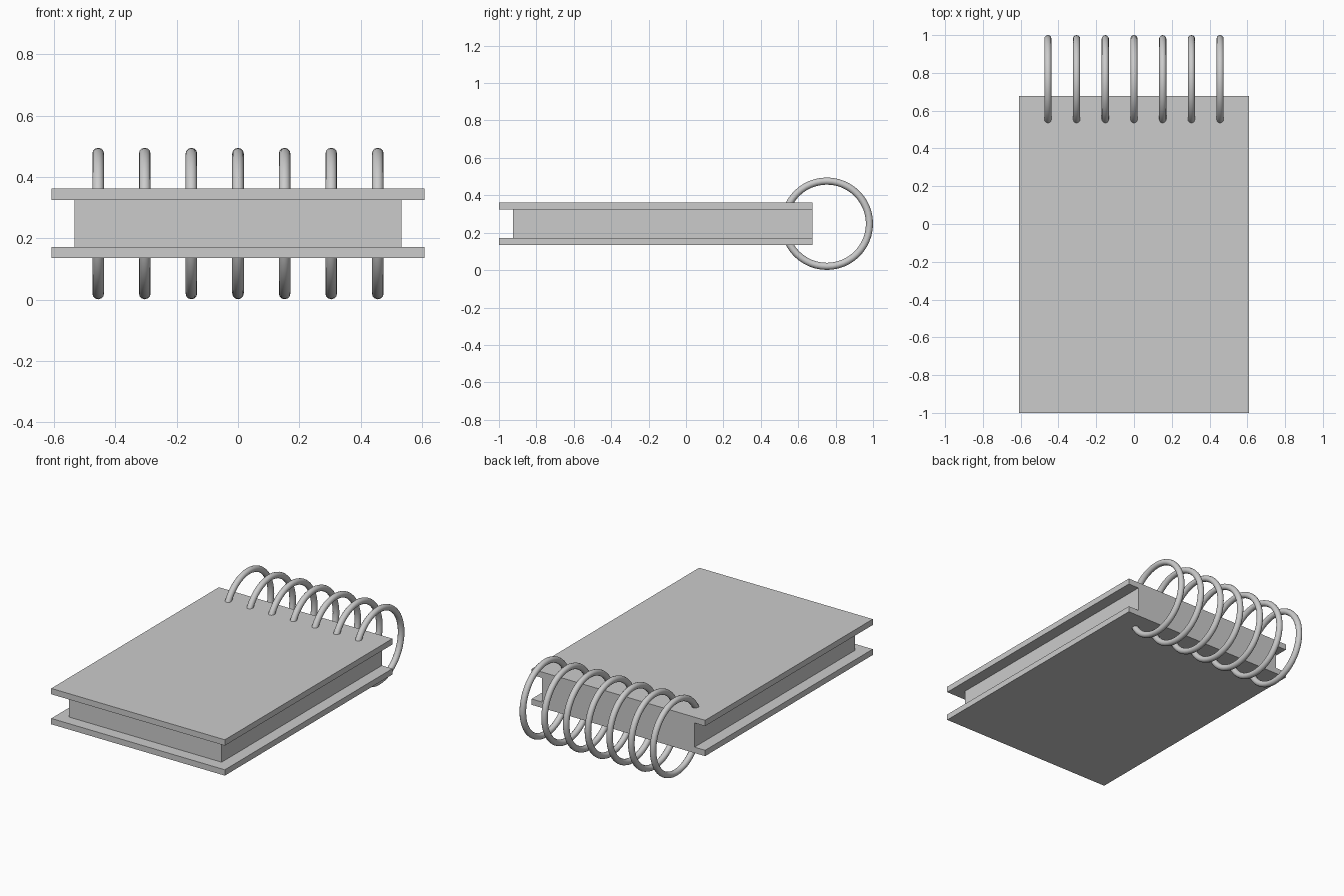
import bpy
import bmesh
from math import cos, sin, tau
from mathutils import Vector

if "Cube" in bpy.data.objects:
    bpy.data.objects.remove(bpy.data.objects["Cube"])

# One grey for the whole notebook
grey = bpy.data.materials.new("plain_grey")
grey.use_nodes = True
grey.diffuse_color = (0.6, 0.6, 0.6, 1)
grey.node_tree.nodes["Principled BSDF"].inputs["Base Color"].default_value = grey.diffuse_color


def add_object(name, bm):
    bmesh.ops.recalc_face_normals(bm, faces=bm.faces)
    mesh = bpy.data.meshes.new(name)
    bm.to_mesh(mesh)
    bm.free()
    mesh.materials.append(grey)
    obj = bpy.data.objects.new(name, mesh)
    bpy.context.collection.objects.link(obj)
    return obj


def box(name, low, high):
    low, high = Vector(low), Vector(high)
    bm = bmesh.new()
    bmesh.ops.create_cube(bm, size=1)
    bmesh.ops.scale(bm, vec=high - low, verts=bm.verts)
    bmesh.ops.translate(bm, vec=(low + high) / 2, verts=bm.verts)
    return add_object(name, bm)


def ring(name, x, y, z, major, minor, steps=48, sides=12):
    bm = bmesh.new()
    loops = []
    for i in range(steps):
        a = tau * i / steps
        loop = []
        for j in range(sides):
            b = tau * j / sides
            r = major + minor * cos(b)
            loop.append(bm.verts.new((x + minor * sin(b), y + r * cos(a), z + r * sin(a))))
        loops.append(loop)
    for i in range(steps):
        here, there = loops[i], loops[(i + 1) % steps]
        for j in range(sides):
            k = (j + 1) % sides
            bm.faces.new((here[j], here[k], there[k], there[j])).smooth = True
    return add_object(name, bm)


# Covers and page block
box("back_cover", (-0.608, -1, 0.135), (0.608, 0.677, 0.172))
box("page_block", (-0.534, -0.926, 0.172), (0.534, 0.677, 0.325))
box("front_cover", (-0.608, -1, 0.325), (0.608, 0.677, 0.362))

# Binding rings
for n in range(-3, 4):
    ring(f"binding_ring_{n + 4}", n * 0.152, 0.753, 0.248, 0.228, 0.019)
